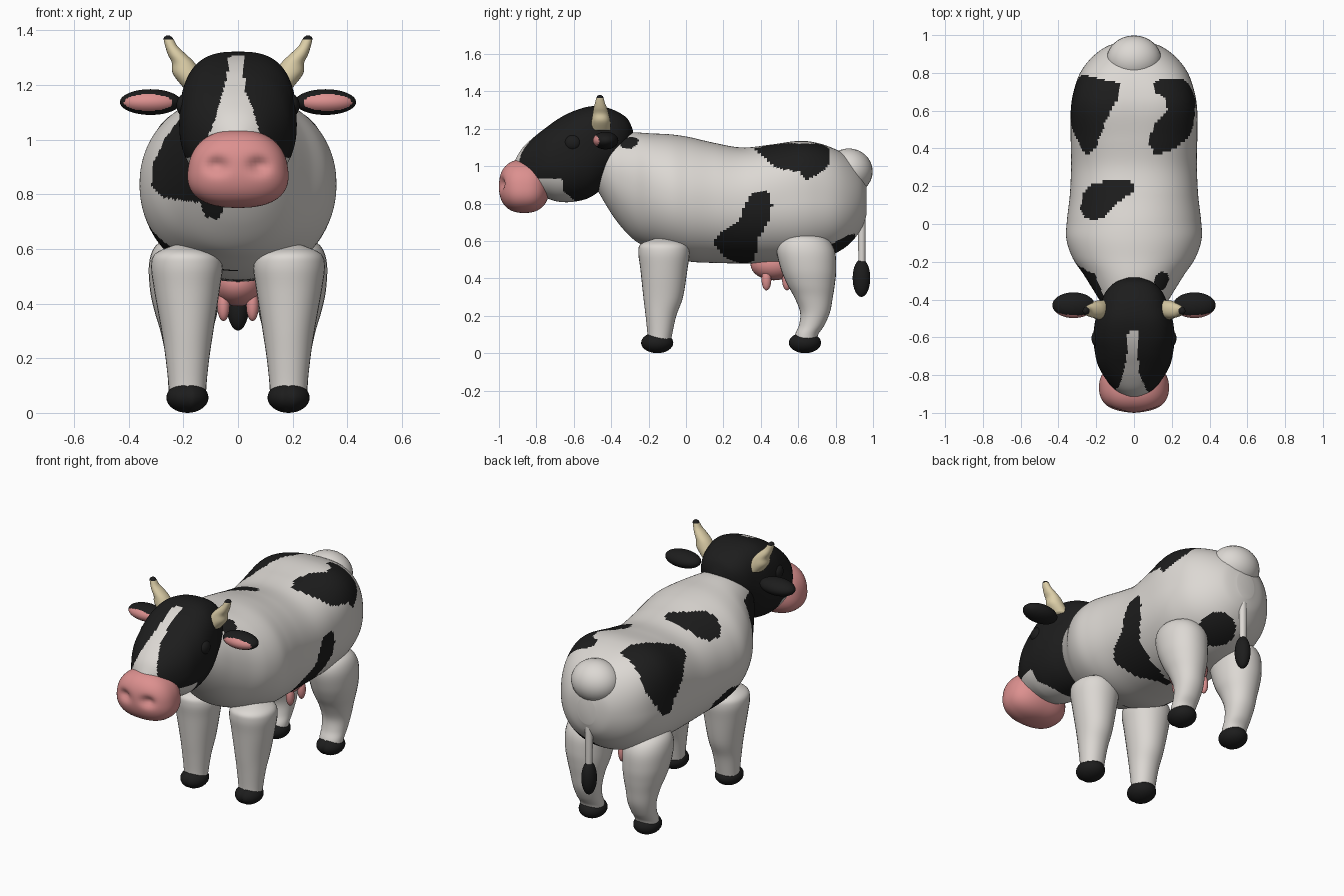
import bpy, bmesh, math
from mathutils import Vector

def material(name, r, g, b):
    m = bpy.data.materials.new(name)
    m.diffuse_color = (r, g, b, 1)
    return m

WHITE = material("white hide", 0.72, 0.69, 0.655)
BLACK = material("black hide", 0.012, 0.012, 0.012)
PINK = material("pink skin", 0.72, 0.28, 0.275)
HORN = material("horn", 0.72, 0.62, 0.39)

def finish(name, bm, mats, rule=None):
    """Turn a bmesh into a smooth object; rule(centre, normal) picks the material."""
    bmesh.ops.recalc_face_normals(bm, faces=bm.faces)
    bm.normal_update()
    for f in bm.faces:
        f.smooth = True
        if rule:
            f.material_index = int(rule(f.calc_center_median(), f.normal))
    me = bpy.data.meshes.new(name)
    bm.to_mesh(me)
    bm.free()
    for m in mats:
        me.materials.append(m)
    ob = bpy.data.objects.new(name, me)
    bpy.context.collection.objects.link(ob)
    return ob

def smooth_keys(keys, steps):
    """Catmull-Rom interpolation through rows of numbers."""
    out = []
    for i in range(len(keys) - 1):
        p0, p1 = keys[max(i - 1, 0)], keys[i]
        p2, p3 = keys[i + 1], keys[min(i + 2, len(keys) - 1)]
        for s in range(steps):
            t = s / steps
            out.append([0.5 * (2 * b + (c - a) * t + (2 * a - 5 * b + 4 * c - d) * t * t
                        + (3 * b - a - 3 * c + d) * t ** 3) for a, b, c, d in zip(p0, p1, p2, p3)])
    return out + [list(keys[-1])]

def loft(name, keys, mats, rule=None, axis="z", segs=32, steps=5, sx=1):
    """Rings (position, c1, r1, c2, r2, exponent of the upper half) along z or y."""
    bm = bmesh.new()
    rings = []
    for p, c1, r1, c2, r2, n in smooth_keys(keys, steps):
        ring = []
        for k in range(segs):
            a = 2 * math.pi * k / segs
            c, s = math.cos(a), math.sin(a)
            e = 2 / n if s > 0 else 2 / 2.1
            u = c1 + r1 * math.copysign(abs(c) ** e, c)
            v = c2 + r2 * math.copysign(abs(s) ** e, s)
            ring.append(bm.verts.new((sx * u, v, p) if axis == "z" else (u, p, v)))
        rings.append(ring)
    for a, b in zip(rings, rings[1:]):
        for k in range(segs):
            bm.faces.new((a[k], a[k - 1], b[k - 1], b[k]))
    bm.faces.new(rings[0])
    bm.faces.new(rings[-1])
    return finish(name, bm, mats, rule)

def ball(name, centre, radii, mats, rule=None, shape=None, segs=32):
    """Ellipsoid; shape(v) may deform the unit sphere first."""
    bm = bmesh.new()
    bmesh.ops.create_uvsphere(bm, u_segments=segs, v_segments=segs // 2, radius=1)
    for v in bm.verts:
        if shape:
            v.co = shape(v.co.copy())
        v.co = Vector(centre) + Vector([a * b for a, b in zip(v.co, radii)])
    return finish(name, bm, mats, rule)

def inside(x, y, poly):
    hit = False
    for (x1, y1), (x2, y2) in zip(poly, poly[1:] + poly[:1]):
        if (y1 > y) != (y2 > y) and x < (x2 - x1) * (y - y1) / (y2 - y1) + x1:
            hit = not hit
    return hit

# Hide patches: outlines seen from the side (y, z), top (x, y) or front (x, z)
FLANK_R = [(.38, .87), (.44, .86), (.46, .79), (.44, .70), (.385, .615), (.37, .50), (.315, .47),
           (.21, .51), (.145, .59), (.19, .65), (.28, .70), (.30, .75), (.33, .83)]
RUMP_R_TOP = [(.10, .74), (.16, .78), (.5, .78), (.5, .36), (.11, .37), (.07, .43), (.11, .53),
              (.18, .60), (.16, .67), (.11, .70)]
RUMP_R_SIDE = [(.36, 1.3), (.37, 1.09), (.48, .99), (.61, .97), (.64, .925), (.73, .97),
               (.77, 1.02), (.78, 1.3)]
RUMP_L_TOP = [(-.5, .80), (-.26, .79), (-.08, .745), (-.085, .66), (-.14, .57), (-.2, .41),
              (-.24, .37), (-.5, .37)]
RUMP_L_SIDE = [(.36, 1.3), (.37, 1.02), (.45, .98), (.58, .85), (.63, .77), (.68, .77),
               (.74, .85), (.79, .95), (.8, 1.3)]
BACK = [(-.27, .16), (-.23, .21), (-.13, .23), (-.02, .225), (0, .20), (-.01, .165), (-.08, .12),
        (-.15, .045), (-.2, .02), (-.26, .03), (-.285, .08)]
FLANK_L = [(-.1, .62), (-.05, .68), (.05, .70), (.16, .64), (.14, .56), (.0, .52), (-.1, .52)]
CHEST = [(-.21, 1.08), (-.27, 1.0), (-.315, .9), (-.315, .83), (-.27, .785), (-.14, .77),
         (-.12, .72), (-.08, .705), (-.05, .74), (-.08, .85), (-.15, 1.08)]

def body_rule(c, n):
    x, y, z = c
    return (x > 0 and inside(y, z, FLANK_R)
            or inside(x, y, RUMP_R_TOP) and inside(y, z, RUMP_R_SIDE)
            or inside(x, y, RUMP_L_TOP) and inside(y, z, RUMP_L_SIDE)
            or z > .9 and inside(x, y, BACK)
            or x < 0 and inside(y, z, FLANK_L)
            or y < -.17 and inside(x, z, CHEST)
            or (c - Vector((.14, -.3, 1.12))).length < .05
            or (c - Vector((.09, .83, .55))).length < .11)

# Body: y, bottom, top, half width, squareness of the upper half
body = [(-.50, .92, 1.14, .10, 2.1), (-.42, .78, 1.165, .17, 2.1), (-.35, .68, 1.175, .215, 2.1),
        (-.27, .60, 1.18, .265, 2.1), (-.18, .555, 1.175, .325, 2.1), (-.08, .515, 1.17, .358, 2.1),
        (.02, .49, 1.155, .355, 2.1), (.15, .483, 1.125, .34, 2.2), (.3, .48, 1.10, .333, 2.3),
        (.45, .48, 1.115, .335, 2.6), (.6, .485, 1.135, .335, 3.1), (.7, .50, 1.125, .32, 3.1),
        (.8, .535, 1.09, .285, 2.7), (.88, .59, 1.04, .225, 2.3), (.94, .67, .97, .145, 2.1),
        (.965, .74, .90, .06, 2.1)]

def rings(rows):
    return [(y, 0, w, (b + t) / 2, (t - b) / 2, n) for y, b, t, w, n in rows]

loft("body", rings(body), [WHITE, BLACK], body_rule, "y", 160, 9)
ball("tail_base", (0, .87, .972), (.145, .128, .123), [WHITE])

# Head with white blaze and white mouth corners
BLAZE = [(-.03, 1.31), (-.04, 1.23), (-.065, 1.14), (-.085, 1.07), (-.115, 1.0), (-.1, .8),
         (.1, .8), (.08, 1.02), (.055, 1.11), (.025, 1.18), (.02, 1.31)]
JAW = [(-.95, .95), (-.80, .935), (-.66, .93), (-.655, .87), (-.6, .82), (-.62, .7), (-.95, .7)]

def head_rule(c, n):
    return not (c.y < -.56 and n.z > -.3 and inside(c.x, c.z, BLAZE) or inside(c.y, c.z, JAW))

head = [(-.283, 1.14, 1.19, .03, 2.1), (-.31, 1.09, 1.25, .10, 2.2), (-.36, 1.0, 1.288, .15, 2.5),
        (-.43, .90, 1.315, .18, 2.7), (-.51, .835, 1.32, .205, 2.8), (-.60, .81, 1.295, .215, 2.7),
        (-.68, .81, 1.255, .207, 2.5), (-.75, .83, 1.205, .19, 2.4), (-.82, .85, 1.15, .15, 2.3),
        (-.88, .88, 1.09, .10, 2.2), (-.92, .92, 1.02, .04, 2.1)]
loft("head", rings(head), [WHITE, BLACK], head_rule, "y", 128, 10)

# Muzzle: rounded box, wider below, with dented nostrils
def muzzle_shape(v):
    m = sum(abs(a) ** 2.4 for a in v) ** (1 / 2.4)
    v = v / m
    v.x *= 1 - .1 * v.z
    if v.y < 0:
        d = ((abs(v.x) - .42) / .2) ** 2 + ((v.z - .08) / .2) ** 2
        v.y += .22 * math.exp(-d)
    return v

ball("muzzle", (0, -.865, .893), (.183, .135, .143), [PINK], shape=muzzle_shape, segs=72)

# Hoof with a shallow cleft in front
def hoof_shape(v):
    if v.y < 0:
        v.y *= 1 - .14 * math.exp(-(v.x / .1) ** 2)
    return v

front_leg = [(.05, .185, .066, -.145, .062, 2.1), (.1, .185, .069, -.14, .066, 2.1),
             (.2, .185, .080, -.134, .082, 2.1), (.3, .185, .095, -.122, .106, 2.1),
             (.45, .187, .120, -.118, .126, 2.1), (.54, .187, .131, -.118, .137, 2.1),
             (.585, .190, .110, -.12, .12, 2.1), (.615, .20, .03, -.12, .04, 2.1)]
hind_leg = [(.05, .185, .066, .635, .06, 2.1), (.1, .185, .070, .645, .062, 2.1),
            (.15, .185, .073, .672, .068, 2.1), (.22, .185, .082, .690, .08, 2.1),
            (.3, .188, .096, .682, .103, 2.1), (.37, .19, .115, .668, .128, 2.1),
            (.45, .194, .128, .655, .148, 2.1), (.55, .195, .13, .64, .155, 2.1),
            (.615, .198, .10, .63, .12, 2.1), (.645, .20, .03, .62, .04, 2.1)]
horn = [(1.19, .15, .05, -.455, .052, 2.1), (1.24, .185, .053, -.455, .05, 2.1),
        (1.28, .20, .042, -.456, .043, 2.1), (1.31, .222, .034, -.458, .036, 2.1),
        (1.34, .243, .023, -.46, .026, 2.1), (1.37, .255, .017, -.46, .018, 2.1),
        (1.38, .256, .006, -.46, .007, 2.1)]

def ear_rule(c, n):
    return n.y < -.2 and ((abs(c.x) - .328) / .088) ** 2 + ((c.z - 1.135) / .031) ** 2 < 1

# Parts that come in left and right pairs
for side, s in (("right", 1), ("left", -1)):
    loft(side + "_front_leg", front_leg, [WHITE], sx=s)
    loft(side + "_hind_leg", hind_leg, [WHITE], sx=s)
    for part, y in (("front", -.155), ("hind", .635)):
        ball(f"{side}_{part}_hoof", (s * .185, y, .056), (.077, .087, .056), [BLACK], shape=hoof_shape)
    loft(side + "_horn", horn, [HORN, BLACK], lambda c, n: c.z > 1.366, sx=s)
    ball(side + "_ear", (s * .32, -.43, 1.137), (.112, .068, .047), [BLACK, PINK], ear_rule, segs=64)
    ball(side + "_eye", (s * .193, -.605, 1.125), (.032, .045, .043), [BLACK])
    for part, y in (("front", .43), ("rear", .54)):
        ball(f"{side}_{part}_teat", (s * .053, y, .392), (.023, .026, .056), [PINK])

# Udder, tail and tuft
ball("udder", (0, .47, .475), (.095, .125, .085), [PINK])
loft("tail", [(.45, 0, .018, .94, .018, 2.1), (.6, 0, .022, .94, .02, 2.1),
              (.72, 0, .021, .937, .022, 2.1), (.80, 0, .014, .93, .02, 2.1)], [WHITE])
ball("tail_tuft", (0, .938, .402), (.042, .047, .101), [BLACK])
